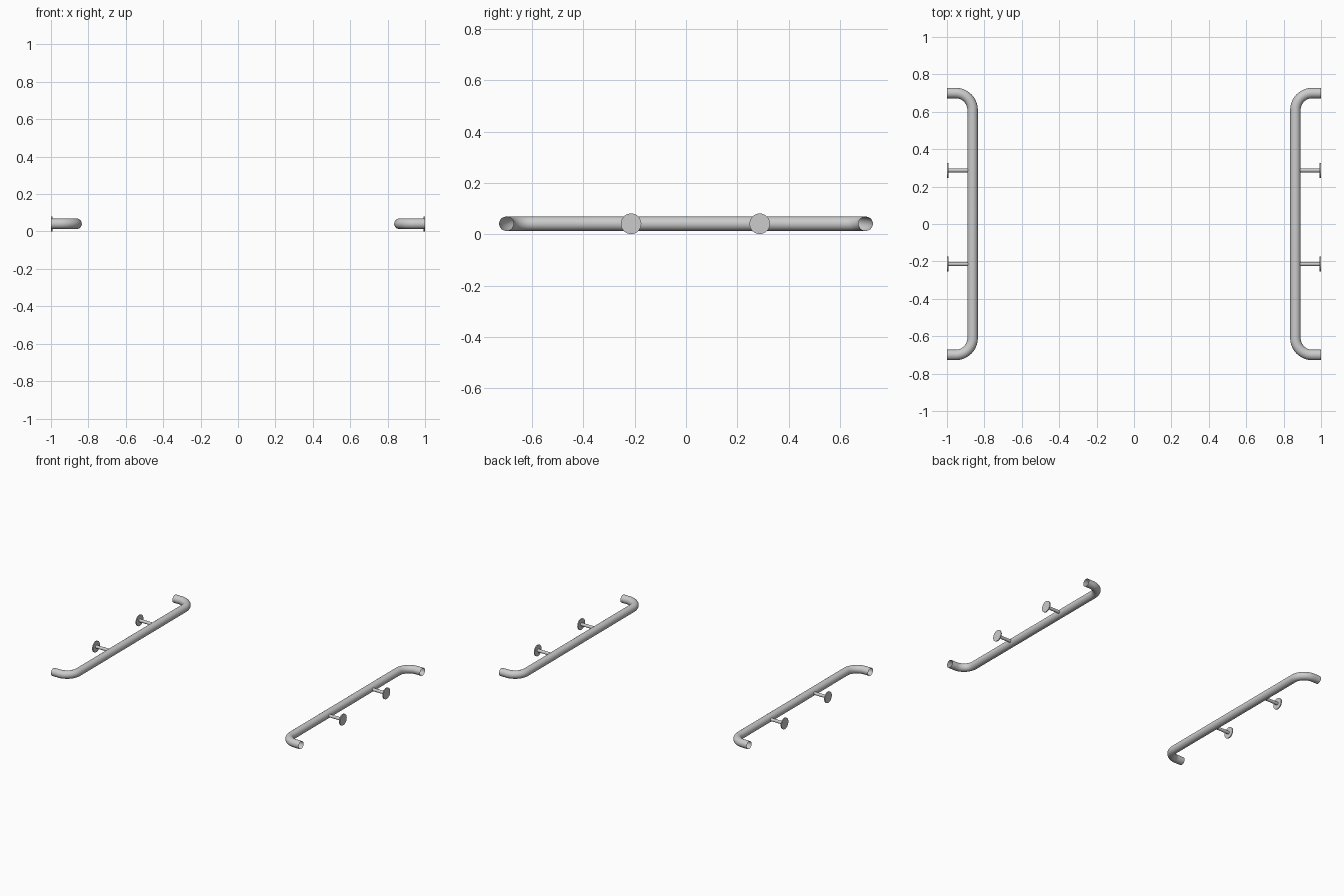
import bpy
import math
from mathutils import Vector

if "Cube" in bpy.data.objects:
    bpy.data.objects.remove(bpy.data.objects["Cube"])

Z = 0.041          # height of the rail axis
R = 0.028          # pipe radius
BAR_X = 0.863      # distance of the grip from the centre
END_Y = 0.70       # axis of the returned ends
BEND = 0.09        # bend radius on the axis
STEPS = 12


def smooth(obj):
    bpy.ops.object.select_all(action='DESELECT')
    obj.select_set(True)
    bpy.context.view_layer.objects.active = obj
    bpy.ops.object.shade_smooth_by_angle(angle=math.radians(35))


def rail(name, side):
    # Open pipe swept along a straight grip with two bent ends
    half = [(1.0, END_Y)]
    for i in range(STEPS + 1):
        a = math.pi / 2 * (1 + i / STEPS)
        half.append((BAR_X + BEND + BEND * math.cos(a),
                     END_Y - BEND + BEND * math.sin(a)))
    path = half + [(x, -y) for x, y in reversed(half)]
    curve = bpy.data.curves.new(name, 'CURVE')
    curve.dimensions = '3D'
    curve.bevel_depth = R
    curve.bevel_resolution = 10
    curve.use_fill_caps = False
    spline = curve.splines.new('POLY')
    spline.points.add(len(path) - 1)
    for p, (x, y) in zip(spline.points, path):
        p.co = (side * x, y, Z, 1)
    obj = bpy.data.objects.new(name, curve)
    bpy.context.collection.objects.link(obj)
    bpy.ops.object.select_all(action='DESELECT')
    obj.select_set(True)
    bpy.context.view_layer.objects.active = obj
    bpy.ops.object.convert(target='MESH')
    smooth(bpy.context.object)


def rod(name, x0, x1, y, radius):
    # Cylinder lying along x
    bpy.ops.mesh.primitive_cylinder_add(
        vertices=32, radius=radius, depth=abs(x1 - x0),
        location=Vector(((x0 + x1) / 2, y, Z)), rotation=(0, math.pi / 2, 0))
    obj = bpy.context.object
    obj.name = name
    smooth(obj)


for side, label in ((-1, "left"), (1, "right")):
    rail(f"{label}_handrail", side)
    # Two wall brackets per rail: stem and round mounting plate
    for y, pos in ((-0.214, "front"), (0.287, "back")):
        rod(f"{label}_{pos}_stem", side * (BAR_X + 0.02), side * 0.995, y, 0.011)
        rod(f"{label}_{pos}_mounting_plate", side * 0.993, side * 1.0, y, 0.04)
